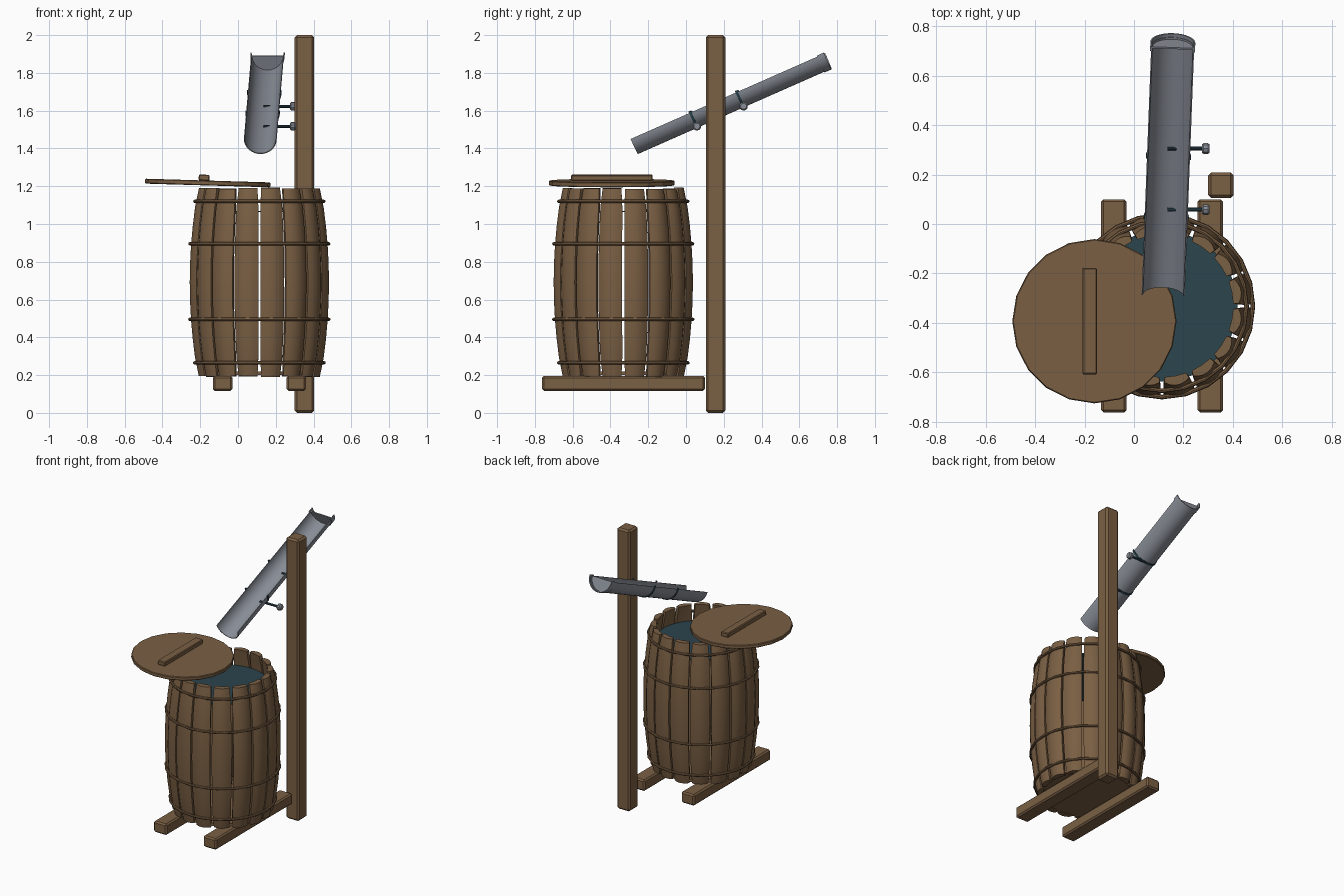
import bpy, bmesh, math, random
from mathutils import Vector, Matrix

if "Cube" in bpy.data.objects:
    bpy.data.objects.remove(bpy.data.objects["Cube"])

random.seed(4)

def material(name, rgb):
    m = bpy.data.materials.new(name)
    m.diffuse_color = (*rgb, 1)
    m.use_nodes = True
    m.node_tree.nodes["Principled BSDF"].inputs["Base Color"].default_value = m.diffuse_color
    return m

WOOD = material("brown wood", (0.195, 0.115, 0.057))
METAL = material("grey metal", (0.25, 0.27, 0.31))
DARK = material("dark teal", (0.024, 0.058, 0.076))

def finish(ob, name, mat, smooth=None):
    ob.name = name
    ob.data.materials.clear()
    ob.data.materials.append(mat)
    if smooth:
        bpy.ops.object.select_all(action='DESELECT')
        ob.select_set(True)
        bpy.context.view_layer.objects.active = ob
        bpy.ops.object.shade_smooth_by_angle(angle=math.radians(smooth))
    return ob

def loft(name, rings, mat, smooth=40):
    """Skin closed rings of points and cap both ends."""
    bm = bmesh.new()
    vs = [[bm.verts.new(p) for p in ring] for ring in rings]
    n = len(vs[0])
    for a, b in zip(vs, vs[1:]):
        for i in range(n):
            j = (i + 1) % n
            bm.faces.new((a[i], a[j], b[j], b[i]))
    bm.faces.new(vs[0][::-1])
    bm.faces.new(vs[-1])
    bmesh.ops.recalc_face_normals(bm, faces=bm.faces)
    me = bpy.data.meshes.new(name)
    bm.to_mesh(me)
    bm.free()
    ob = bpy.data.objects.new(name, me)
    bpy.context.collection.objects.link(ob)
    return finish(ob, name, mat, smooth)

def box(name, lo, hi, mat, bevel):
    lo, hi = Vector(lo), Vector(hi)
    bpy.ops.mesh.primitive_cube_add(size=1, location=(lo + hi) / 2)
    ob = bpy.context.object
    ob.data.transform(Matrix.Diagonal((*(hi - lo), 1)))
    b = ob.modifiers.new("bevel", 'BEVEL')
    b.width, b.segments = bevel, 1
    return finish(ob, name, mat)

def disc(name, loc, r, depth, n, mat, rot=(0, 0, 0), bevel=0):
    bpy.ops.mesh.primitive_cylinder_add(vertices=n, radius=r, depth=depth, location=loc, rotation=rot)
    ob = bpy.context.object
    if bevel:
        b = ob.modifiers.new("bevel", 'BEVEL')
        b.width, b.segments = bevel, 1
    return finish(ob, name, mat)

# --- barrel: 16 bulging staves with gaps between them
CX, CY, STAVES = 0.113, -0.332, 16

def barrel_r(z):
    return 0.329 + 0.045 * (1 - ((z - 0.69) / 0.5) ** 2)

for k in range(STAVES):
    mid = 2 * math.pi * (k + 0.5) / STAVES
    top, bottom = 1.19 + random.uniform(-0.008, 0.003), 0.195 + random.uniform(-0.005, 0.003)
    rings = []
    for i in range(11):
        f = i / 10
        z = bottom + (top - bottom) * f
        inset = 0.004 if i in (0, 10) else 0
        half = math.pi / STAVES - 0.016 - inset * 4
        r = barrel_r(z) - inset
        outer = [(half * t, r - 0.016 * t * t) for t in (-1, -0.6, -0.2, 0.2, 0.6, 1)]
        inner = [(half * t, r - 0.042 + inset) for t in (0.95, 0, -0.95)]
        rings.append([(CX + q * math.cos(mid + a), CY + q * math.sin(mid + a), z)
                      for a, q in outer + inner])
    loft(f"barrel_stave_{k + 1}", rings, WOOD)

# hoops, floor and water surface
for k, z in enumerate((0.265, 0.495, 0.895, 1.12)):
    bpy.ops.mesh.primitive_torus_add(major_segments=24, minor_segments=8, minor_radius=0.009,
                                     major_radius=barrel_r(z) + 0.001, location=(CX, CY, z))
    finish(bpy.context.object, f"barrel_hoop_{k + 1}", WOOD, 40)
disc("barrel_floor", (CX, CY, 0.21), 0.305, 0.02, 32, WOOD)
disc("water_surface", (CX, CY, 1.067), 0.305, 0.006, 32, DARK)

# --- lid pushed aside, slightly tilted, with a bar handle
tilt = (0, math.radians(1.7), 0)
disc("lid", (-0.16, -0.393, 1.217), 0.332, 0.026, 20, WOOD, tilt, 0.004)
handle = box("lid_handle", (-0.208, -0.608, 1.229), (-0.15, -0.177, 1.261), WOOD, 0.005)
handle.rotation_euler = tilt

# --- post and ground rails
box("post", (0.3, 0.105, 0), (0.403, 0.208, 2), WOOD, 0.012)
for side, x in (("left", -0.133), ("right", 0.257)):
    box(f"{side}_rail", (x, -0.762, 0.117), (x + 0.103, 0.1, 0.196), WOOD, 0.01)

# --- gutter: half-pipe sloping down to the barrel
A, B = Vector((0.118, -0.29, 1.45)), Vector((0.157, 0.73, 1.90))
L = (B - A).length
U = (B - A).normalized()
S = U.cross(Vector((0, 0, 1))).normalized()
N = S.cross(U)

def half_ring(t, r_out, r_in, over=0.0, n=16):
    """Half-pipe cross-section at distance t; r_in = 0 gives a solid half disc."""
    angles = [-over + (math.pi + 2 * over) * i / n for i in range(n + 1)]
    place = lambda a, r: A + U * t + S * (r * math.cos(a)) - N * (r * math.sin(a))
    pts = [place(a, r_out) for a in angles]
    if r_in:
        pts += [place(a, r_in) for a in reversed(angles)]
    return pts

def half_pipe(name, t0, t1, r_out, r_in, mat, over=0.0):
    loft(name, [half_ring(t0, r_out, r_in, over), half_ring(t1, r_out, r_in, over)], mat)

half_pipe("gutter", 0, L - 0.01, 0.087, 0.082, METAL)
half_pipe("gutter_end_collar", L - 0.035, L + 0.005, 0.091, 0.085, METAL, 0.06)
half_pipe("gutter_end_cap", L - 0.025, L - 0.018, 0.087, 0, METAL)

# straps, bolts and knobs holding the gutter
for k, (y, z) in enumerate(((0.058, 1.517), (0.305, 1.623))):
    t = (Vector((0.14, y, z)) - A).dot(U)
    half_pipe(f"strap_{k + 1}", t - 0.007, t + 0.007, 0.0915, 0.086, DARK, 0.1)
    across = (0, math.pi / 2, 0)
    disc(f"bolt_{k + 1}", (0.21, y, z), 0.008, 0.15, 10, DARK, across)
    disc(f"knob_{k + 1}", (0.29, y, z), 0.024, 0.032, 10, METAL, across, 0.008)
